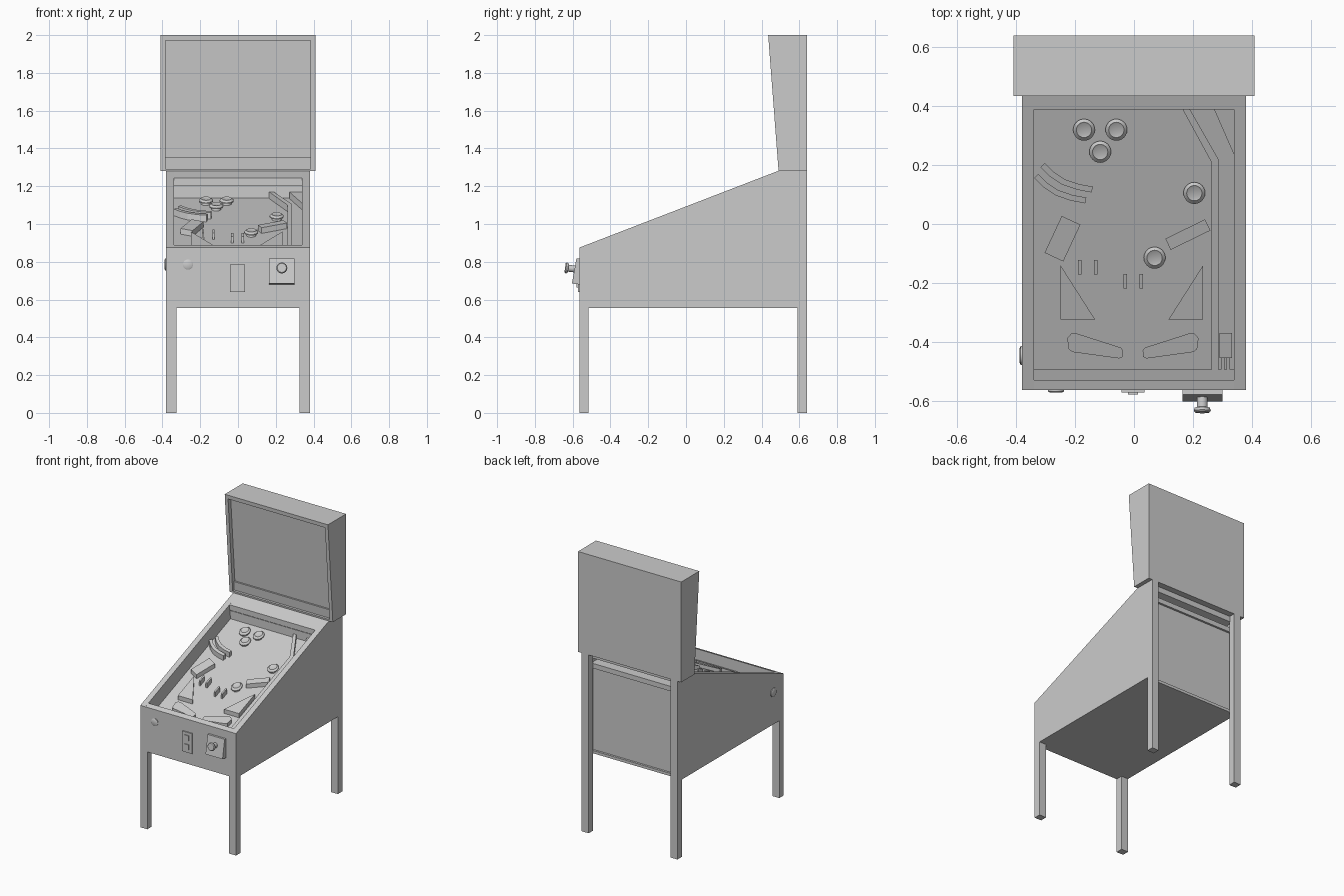
import bpy, bmesh, math
from mathutils import Matrix, Vector

cube = bpy.data.objects.get("Cube")
if cube:
    bpy.data.objects.remove(cube, do_unlink=True)

grey = bpy.data.materials.new("plain grey")
grey.use_nodes = True
COLOR = (0.6, 0.6, 0.6, 1)
grey.diffuse_color = COLOR
grey.node_tree.nodes["Principled BSDF"].inputs["Base Color"].default_value = COLOR

SLOPE = 0.386          # tilt shared by the cabinet rim and the playfield
FIELD = 0.984          # playfield height at y = 0
BACK, FRONT, RIM = 0.64, -0.565, 1.28


def finish(name, bm, tilted=False):
    if tilted:
        for v in bm.verts:
            v.co.z += FIELD + SLOPE * v.co.y
    bmesh.ops.recalc_face_normals(bm, faces=bm.faces)
    mesh = bpy.data.meshes.new(name)
    bm.to_mesh(mesh)
    bm.free()
    mesh.materials.append(grey)
    ob = bpy.data.objects.new(name, mesh)
    bpy.context.collection.objects.link(ob)
    return ob


def prism(name, pts, lo, hi, axis="z", tilted=False):
    """Extrude a 2D outline: (x, y) along z, or (y, z) along x."""
    bm = bmesh.new()
    place = (lambda p, t: (p[0], p[1], t)) if axis == "z" else (lambda p, t: (t, p[0], p[1]))
    a = [bm.verts.new(place(p, lo)) for p in pts]
    b = [bm.verts.new(place(p, hi)) for p in pts]
    bm.faces.new(a)
    bm.faces.new(b)
    n = len(pts)
    for i in range(n):
        j = (i + 1) % n
        bm.faces.new((a[i], a[j], b[j], b[i]))
    return finish(name, bm, tilted)


def rect(x0, x1, y0, y1):
    return [(x0, y0), (x1, y0), (x1, y1), (x0, y1)]


def box(name, x0, x1, y0, y1, z0, z1, tilted=False):
    return prism(name, rect(x0, x1, y0, y1), z0, z1, tilted=tilted)


def turned(cx, cy, w, d, angle):
    rot = Matrix.Rotation(math.radians(angle), 2)
    return [Vector((cx, cy)) + rot @ Vector(p) for p in rect(-w / 2, w / 2, -d / 2, d / 2)]


def strip(path, width):
    """Outline of a band of constant width following a path."""
    path = [Vector(p) for p in path]
    left, right = [], []
    for i, p in enumerate(path):
        t = (path[min(i + 1, len(path) - 1)] - path[max(i - 1, 0)]).normalized()
        side = Vector((-t.y, t.x)) * width / 2
        left.append(p + side)
        right.append(p - side)
    return left + right[::-1]


def lathe(name, centre, direction, rings, sides=24, tilted=False):
    """Stack of (distance, radius) rings along a direction."""
    rot = Vector((0, 0, 1)).rotation_difference(Vector(direction)).to_matrix()
    bm = bmesh.new()
    loops = []
    for dist, r in rings:
        loops.append([bm.verts.new(Vector(centre) + rot @ Vector(
            (r * math.cos(math.tau * i / sides), r * math.sin(math.tau * i / sides), dist)))
            for i in range(sides)])
    for a, b in zip(loops, loops[1:]):
        for i in range(sides):
            j = (i + 1) % sides
            bm.faces.new((a[i], a[j], b[j], b[i]))
    bm.faces.new(loops[0])
    bm.faces.new(loops[-1])
    ob = finish(name, bm, tilted)
    for p in ob.data.polygons:
        p.use_smooth = len(p.vertices) == 4
    ob.data.set_sharp_from_angle(angle=math.radians(35))
    return ob


# Cabinet walls, floor and legs
side = [(FRONT, 0.555), (FRONT, 0.875), (0.485, RIM), (BACK, RIM), (BACK, 0.555)]
for s, label in ((1, "left"), (-1, "right")):
    prism(label + "_side_wall", side, s * 0.34, s * 0.38, "x")
    x0, x1 = sorted((s * 0.325, s * 0.38))
    box(label + "_front_leg", x0, x1, FRONT, -0.515, 0, 0.6)
    box(label + "_rear_leg", x0, x1, 0.59, BACK, 0, RIM)
prism("front_wall", [(FRONT, 0.555), (FRONT, 0.875), (-0.53, 0.888), (-0.53, 0.555)], -0.34, 0.34, "x")
box("cabinet_floor", -0.34, 0.34, -0.53, 0.59, 0.555, 0.575)
box("back_panel", -0.34, 0.34, 0.55, 0.575, 0.555, 1.165)

# Boards closing the cabinet behind the playfield
prism("top_board", [(0.39, 1.205), (0.39, 1.243), (0.485, RIM), (0.595, RIM), (0.595, 1.24)], -0.34, 0.34, "x")
box("lower_board", -0.34, 0.34, 0.395, 0.59, 1.165, 1.2)
box("field_end_wall", -0.34, 0.34, 0.4, 0.42, 1.1, 1.22)

# Head box: recessed front with a low bar
def head_front(z):
    return 0.49 - (z - RIM) * 0.055 / 0.72

HEAD = 0.41
inset = 0.03
prism("head_body", [(head_front(RIM) + inset, RIM), (head_front(2) + inset, 2), (BACK, 2), (BACK, RIM)],
      -HEAD, HEAD, "x")

def head_piece(name, x0, x1, z0, z1, sunk=0.0):
    prism(name, [(head_front(z0) + sunk, z0), (head_front(z1) + sunk, z1),
                 (head_front(z1) + inset, z1), (head_front(z0) + inset, z0)], x0, x1, "x")

head_piece("head_left_frame", 0.385, HEAD, RIM, 2)
head_piece("head_right_frame", -HEAD, -0.385, RIM, 2)
head_piece("head_top_frame", -0.385, 0.385, 1.972, 2)
head_piece("head_bottom_frame", -0.385, 0.385, RIM, 1.292)
head_piece("head_lower_bar", -0.385, 0.385, 1.292, 1.355, 0.018)

# Playfield board and the apron at its front
box("playfield", -0.34, 0.34, -0.53, 0.4, -0.02, 0, True)
box("apron", -0.34, 0.34, -0.53, -0.495, 0, 0.03, True)

# Kickers and flippers
for s, off, label in ((-1, -0.01, "right"), (1, -0.005, "left")):
    tri = [(0.24, -0.14), (0.24, -0.325), (0.122, -0.325)]
    prism(label + "_kicker", [(s * x + off, y) for x, y in tri], 0, 0.03, tilted=True)
    bat = [(0.208, -0.372), (0.222, -0.388), (0.217, -0.425), (0.205, -0.435),
           (0.045, -0.457), (0.034, -0.452), (0.032, -0.43), (0.04, -0.42), (0.19, -0.372)]
    prism(label + "_flipper", [(s * x + off / 2, y) for x, y in bat], 0.005, 0.033, tilted=True)

# Bumpers
for i, (x, y) in enumerate([(-0.17, 0.32), (-0.06, 0.32), (-0.115, 0.245), (0.205, 0.105), (0.07, -0.115)]):
    lathe("bumper_%d" % (i + 1), (x, y, 0), (0, 0, 1),
          [(0, 0.026), (0.012, 0.026), (0.014, 0.037), (0.019, 0.037), (0.028, 0.026), (0.026, 0.022)],
          tilted=True)

# Target blocks, gate posts and curved rails
prism("long_target", turned(-0.243, -0.05, 0.07, 0.138, -25), 0, 0.03, tilted=True)
prism("side_target", turned(0.183, -0.036, 0.15, 0.042, 26), 0, 0.03, tilted=True)
for i, (x, y) in enumerate([(-0.185, -0.147), (-0.13, -0.147), (-0.03, -0.195), (0.025, -0.195)]):
    box("gate_post_%d" % (i + 1), x - 0.006, x + 0.006, y - 0.025, y + 0.025, 0, 0.035, True)
arc = [(-0.31, 0.2), (-0.28, 0.17), (-0.24, 0.143), (-0.19, 0.126), (-0.142, 0.117)]
for i, (dx, dy) in enumerate([(0, 0), (-0.022, -0.037)]):
    prism("curved_rail_%d" % (i + 1), strip([(x + dx, y + dy) for x, y in arc], 0.02),
          0, 0.035, tilted=True)

# Launch lane: divider, corner deflector and ball pusher
prism("lane_divider", [(0.263, -0.5), (0.287, -0.5), (0.287, 0.22), (0.19, 0.39),
                       (0.165, 0.39), (0.263, 0.21)], 0, 0.035, tilted=True)
prism("corner_deflector", [(0.272, 0.39), (0.34, 0.39), (0.34, 0.235)], 0, 0.035, tilted=True)
box("ball_pusher", 0.29, 0.333, -0.455, -0.37, 0, 0.04, True)
for i, x in enumerate((0.302, 0.32)):
    box("pusher_prong_%d" % (i + 1), x - 0.006, x + 0.006, -0.505, -0.455, 0.005, 0.025, True)

# Buttons
button = [(0, 0.027), (0.004, 0.027), (0.008, 0.02)]
lathe("start_button", (-0.265, FRONT, 0.785), (0, -1, 0), button)
lathe("flipper_button", (-0.38, -0.447, 0.785), (-1, 0, 0), [(0, 0.032), (0.005, 0.032), (0.01, 0.022)])

# Coin door with two slots
box("coin_door", -0.042, 0.036, -0.573, FRONT, 0.64, 0.785)
for i, z in enumerate((0.665, 0.73)):
    box("coin_slot_%d" % (i + 1), -0.02, 0.014, -0.579, -0.573, z, z + 0.035)

# Launch plunger on its wedge plate
prism("plunger_plate", [(FRONT, 0.68), (-0.604, 0.685), (-0.58, 0.818), (FRONT, 0.818)], 0.165, 0.3, "x")
lathe("plunger", (0.232, -0.575, 0.76), (0, -1, 0.12),
      [(0, 0.018), (0.048, 0.018), (0.05, 0.026), (0.06, 0.029), (0.066, 0.024)])
